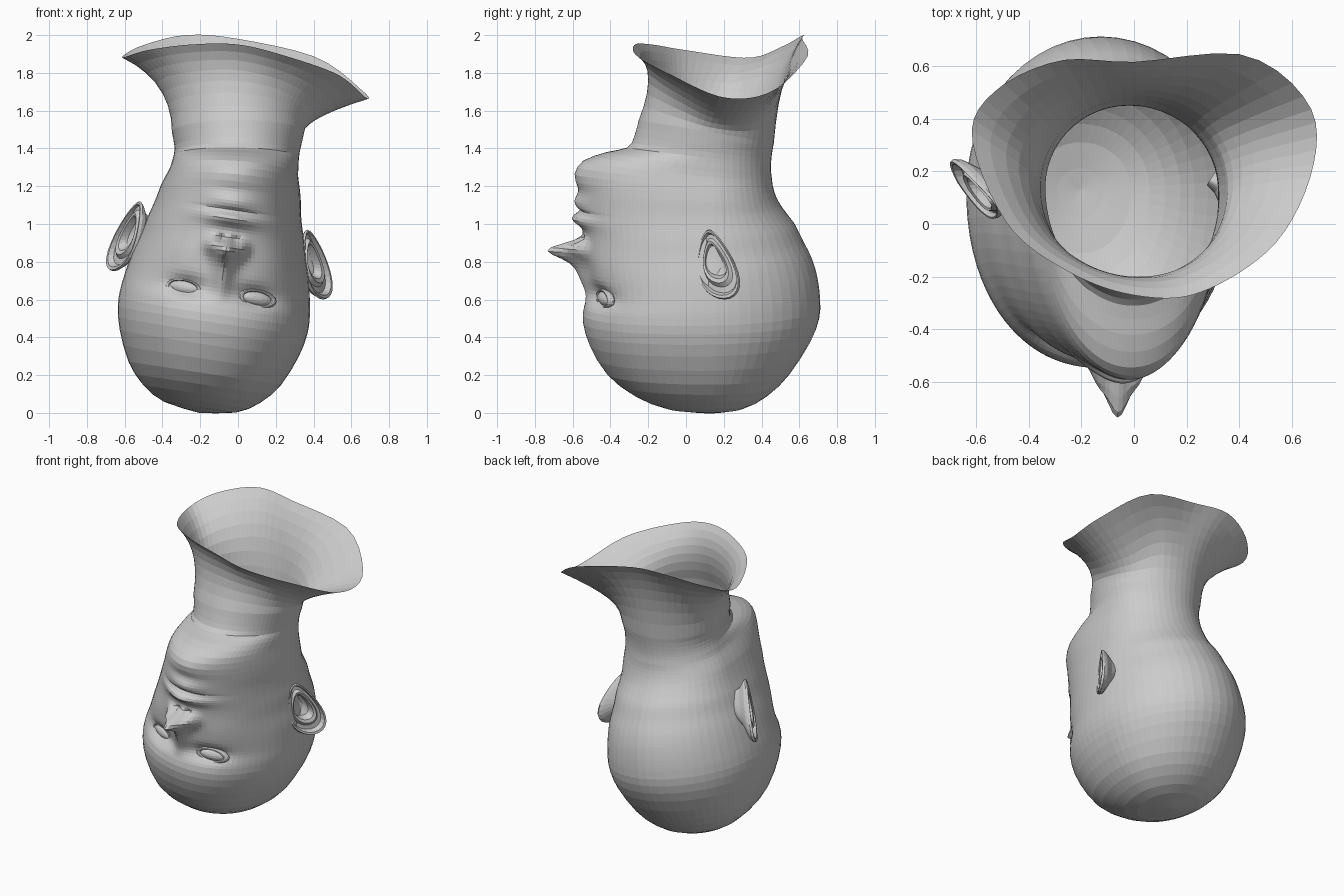
import bpy, bmesh
from math import sin, cos, pi, exp
from mathutils import Vector

if "Cube" in bpy.data.objects:
    bpy.data.objects.remove(bpy.data.objects["Cube"])

N = 80          # points around each ring
YC = 0.13       # depth of the widest line
ROLL = 0.15     # sideways tilt of the inverted head
FACE_X = 0.02   # face midline offset


def clamp(t):
    return max(0.0, min(1.0, t))


def spline(p0, p1, p2, p3, t):
    return [0.5 * (2*b + (c - a)*t + (2*a - 5*b + 4*c - d)*t*t + (3*b - a - 3*c + d)*t**3)
            for a, b, c, d in zip(p0, p1, p2, p3)]


def mid_x(v):
    return min(0.0, -0.01 - 0.145 * (1.35 - v))


def bump(u, v, u0, v0, su, sv, h):
    return h * exp(-((u - u0) / su)**2 - ((v - v0) / sv)**2)


def face_relief(u, v):
    """How far the skin is pushed forward by the features of the face."""
    d = 0.0
    t = clamp((v - 0.58) / 0.27)                              # nose bridge and tip
    fall = 1 - clamp((v - 0.87) / 0.06)
    d += 0.10 * t * fall * exp(-(u / (0.04 + 0.02 * t))**2)
    d += bump(u, v, 0, 0.865, 0.062, 0.052, 0.105)
    for s in (-1, 1):
        d += bump(u, v, s*0.08, 0.885, 0.035, 0.04, 0.055)    # nostril wings
        d += bump(u, v, s*0.036, 0.925, 0.018, 0.016, -0.03)  # nostrils
        d += bump(u, v, s*0.18, 0.645, 0.10, 0.05, -0.055)    # eye sockets
        d += bump(u, v, s*0.25, 0.80, 0.12, 0.11, 0.015)      # cheeks
    d += bump(u, v, 0, 1.03, 0.13, 0.035, 0.05)               # lips, mouth line, chin
    d += bump(u, v, 0, 1.12, 0.11, 0.04, 0.03)
    d += bump(u, v, 0, 1.072, 0.15, 0.012, -0.02)
    d += bump(u, v, 0, 1.26, 0.14, 0.06, 0.02)
    return d


def spow(a, p):
    return abs(a)**p * (1 if a >= 0 else -1)


def angle(i):
    t = 2 * pi * i / N
    return t - 0.58 * sin(t)      # denser at the face


def section(yf, zf, yb, zb, w):
    """One tilted ring of the head, from its front and back points and half width."""
    roll = ROLL * (1 - clamp((zb - 1.1) / 0.25))
    p = 0.94
    pts = []
    for i in range(N):
        a = angle(i)
        c, s = cos(a), sin(a)
        q = p if c > 0 and zb < 1.3 else 1.0
        u = w * spow(s, q)
        y = YC - (YC - yf) * spow(c, q) if c > 0 else YC - (yb - YC) * c
        v = zb + (zf - zb) * (yb - y) / max(yb - yf, 1e-6)
        if c > 0.3 and zf < 1.36:
            y -= face_relief(u - FACE_X, v) * clamp((c - 0.3) * 3)
        pts.append(Vector((mid_x(v) + u, y, v - roll * u)))
    return pts


def make_object(name, rings):
    bm = bmesh.new()
    rows = [[bm.verts.new(p) for p in r] for r in rings]
    for a, b in zip(rows, rows[1:]):
        n = len(a)
        for i in range(n):
            j = (i + 1) % n
            bm.faces.new((a[i], b[i], b[j], a[j]))
    bmesh.ops.remove_doubles(bm, verts=bm.verts, dist=0.0004)
    bmesh.ops.recalc_face_normals(bm, faces=bm.faces)
    me = bpy.data.meshes.new(name)
    bm.to_mesh(me)
    bm.free()
    ob = bpy.data.objects.new(name, me)
    bpy.context.collection.objects.link(ob)
    return ob


# Head and neck sections: front y, front z, back y, back z, half width
keys = [
    (.13, .0, .13, .0, .0), (-.11, .03, .31, .03, .19), (-.28, .10, .44, .10, .31),
    (-.42, .21, .55, .21, .405), (-.51, .36, .66, .38, .475), (-.545, .48, .705, .50, .502),
    (-.54, .56, .71, .60, .502), (-.515, .64, .695, .72, .487), (-.515, .75, .665, .82, .465),
    (-.53, .86, .62, .91, .435), (-.54, .95, .58, .99, .415), (-.555, 1.03, .535, 1.05, .395),
    (-.56, 1.11, .50, 1.10, .38), (-.565, 1.19, .475, 1.15, .37),
    (-.57, 1.265, .46, 1.20, .355), (-.54, 1.335, .455, 1.24, .34), (-.42, 1.38, .45, 1.28, .335),
    (-.31, 1.405, .45, 1.32, .332), (-.275, 1.46, .455, 1.37, .335), (-.25, 1.55, .465, 1.43, .35)]
rings = []
for k in range(len(keys) - 1):
    q = [keys[max(0, min(len(keys) - 1, k + o))] for o in (-1, 0, 1, 2)]
    steps = 5 if 5 < k < 13 else 2
    rings += [section(*spline(*q, s / steps)) for s in range(steps)]
neck = section(*keys[-1])
rings.append(neck)

# Flared open rim, every 30 degrees from the front towards +x
rim = [(0, -.27, 1.95), (.25, -.26, 1.89), (.53, -.08, 1.79), (.675, .2, 1.67),
       (.665, .45, 1.70), (.42, .64, 1.88), (.0, .615, 1.98), (-.28, .62, 2.0),
       (-.52, .51, 1.94), (-.615, .33, 1.88), (-.48, .0, 1.92), (-.25, -.18, 1.95)]


def rim_point(a):
    f = a / (2 * pi) * 12
    k = int(f)
    return Vector(spline(*[rim[(k + o) % 12] for o in (-1, 0, 1, 2)], f - k))


for s in range(1, 8):
    t = s / 7
    ring = []
    for i, p0 in enumerate(neck):
        a = angle(i)
        p2 = rim_point(a)
        rise = 0.42 + 0.26 * clamp((p2.z - 1.66) / 0.22)
        p1 = Vector((p0.x, p0.y + 0.03 + 0.08 * max(0, cos(a)), p0.z + rise * (p2.z - p0.z)))
        ring.append((1-t)**2 * p0 + 2*t*(1-t) * p1 + t*t * p2)
    rings.append(ring)
make_object("head_and_neck", rings)


# Ears: dished shells with a raised outer rim, an inner fold and a narrow lobe
def ear(name, side, out0, y0, z0, lean):
    profile = [(0, -.045), (.25, -.045), (.42, -.03), (.5, .006), (.6, .012), (.7, -.006), (.84, -.006),
               (.9, .018), (.97, .02), (1.0, .006), (.93, -.014), (.6, -.05), (.4, -.09)]
    shell = []
    for r, h in profile:
        ring = []
        for i in range(28):
            f = 2 * pi * i / 28
            b = 0.185 * sin(f) * r
            front = max(0, -cos(f))                       # front edge sinks into the cheek
            lobe = max(0, sin(f))**3 * clamp((r - 0.5) * 3)
            dy = (0.10 - 0.04 * sin(f)) * cos(f) * r - 0.22 * b - 0.025 * (1 - r)
            out = out0 + 0.55 * dy - lean * b + h * (1 - 0.5 * lobe) - 0.015 * front * r
            ring.append(Vector((side * out, y0 + dy - 0.4 * h, z0 + b + 0.035 * (1 - r))))
        shell.append(ring)
    make_object(name, shell)


ear("ear_right", 1, 0.405, 0.165, 0.785, 0.10)
ear("ear_left", -1, 0.585, 0.125, 0.935, 0.24)


# Eyes: flattened balls framed by lids, swept back towards the temples
def oval(centre, side, rx, ry, rz, tube=0):
    rows = []
    for j in range(11):
        g = (2 * pi if tube else pi) * j / 10
        ring = []
        for i in range(20):
            f = 2 * pi * i / 20
            k = 1 + tube * cos(g) if tube else sin(g)
            x, z = rx * k * cos(f), rz * k * sin(f)
            y = -ry * (sin(g) if tube else cos(g)) + side * 0.35 * x
            ring.append(centre + Vector((x, y, z - ROLL * x)))
        rows.append(ring)
    return rows


for name, s in (("left", -1), ("right", 1)):
    u = FACE_X + s * 0.195
    centre = Vector((mid_x(0.635) + u, -0.415, 0.637 - ROLL * u))
    make_object("eyeball_" + name, oval(centre, s, 0.088, 0.045, 0.042))
    make_object("eyelids_" + name, oval(centre + Vector((0, -0.012, 0)), s, 0.085, 0.02, 0.042, 0.2))
